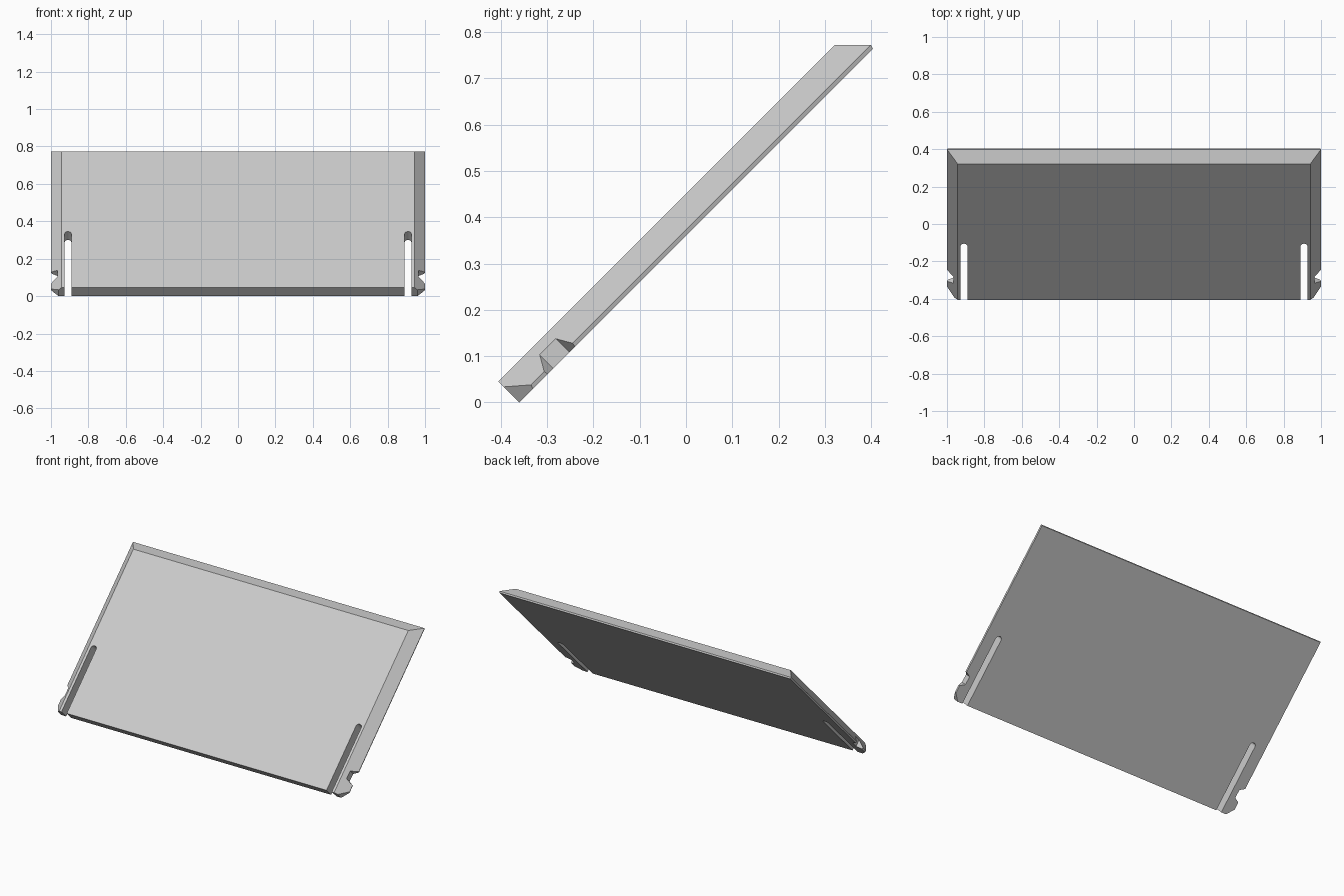
import bpy, bmesh, math

if "Cube" in bpy.data.objects:
    bpy.data.objects.remove(bpy.data.objects["Cube"])

TILT = math.radians(45)
BASE = (0, -0.36, 0)
THICK = 0.064


def finish(name, bm):
    bmesh.ops.recalc_face_normals(bm, faces=bm.faces)
    me = bpy.data.meshes.new(name)
    bm.to_mesh(me)
    bm.free()
    ob = bpy.data.objects.new(name, me)
    bpy.context.collection.objects.link(ob)
    ob.rotation_euler = (TILT, 0, 0)
    ob.location = BASE
    return ob


def prism(bm, outline, side, w0=-0.05, w1=THICK + 0.05):
    """Extrude an outline through the panel thickness, flipped to one side."""
    rings = [[bm.verts.new((x * side, u, w)) for x, u in outline] for w in (w0, w1)]
    n = len(outline)
    bm.faces.new(rings[0])
    bm.faces.new(rings[1])
    for i in range(n):
        j = (i + 1) % n
        bm.faces.new((rings[0][i], rings[0][j], rings[1][j], rings[1][i]))


# Panel: stacked rectangles (half width, length, height) give the bevelled rim
bm = bmesh.new()
layers = [(0.997, 1.080, 0), (1.0, 1.083, 0.009), (0.943, 1.028, THICK)]
rings = [[bm.verts.new(p) for p in ((-h, 0, w), (h, 0, w), (h, l, w), (-h, l, w))]
         for h, l, w in layers]
bm.faces.new(rings[0])
bm.faces.new(rings[-1])
for a, b in zip(rings, rings[1:]):
    for i in range(4):
        j = (i + 1) % 4
        bm.faces.new((a[i], a[j], b[j], b[i]))
panel = finish("tilted_panel", bm)

# Cutter outlines: round-ended slot, side notch, lower outer corner
cx, r, end = 0.909, 0.018, 0.424
slot = [(cx - r, -0.05), (cx + r, -0.05)]
slot += [(cx + r * math.cos(math.pi * i / 12), end - r + r * math.sin(math.pi * i / 12))
         for i in range(13)]
notch = [(1.02, 0.074), (0.966, 0.104), (0.966, 0.153), (1.02, 0.183)]
corner = [(0.942, -0.02), (1.05, -0.02), (1.05, 0.065), (1.018, 0.065)]

bm = bmesh.new()
for side in (-1, 1):
    for outline in (slot, notch, corner):
        prism(bm, outline, side)
cutter = finish("clip_cutter", bm)
cutter.hide_render = True

# Cut the flexible clip arms out of the lower corners
mod = panel.modifiers.new("clip_arms", 'BOOLEAN')
mod.operation = 'DIFFERENCE'
mod.solver = 'EXACT'
mod.object = cutter
bpy.context.view_layer.objects.active = panel
panel.select_set(True)
bpy.ops.object.modifier_apply(modifier=mod.name)
bpy.data.objects.remove(cutter)
